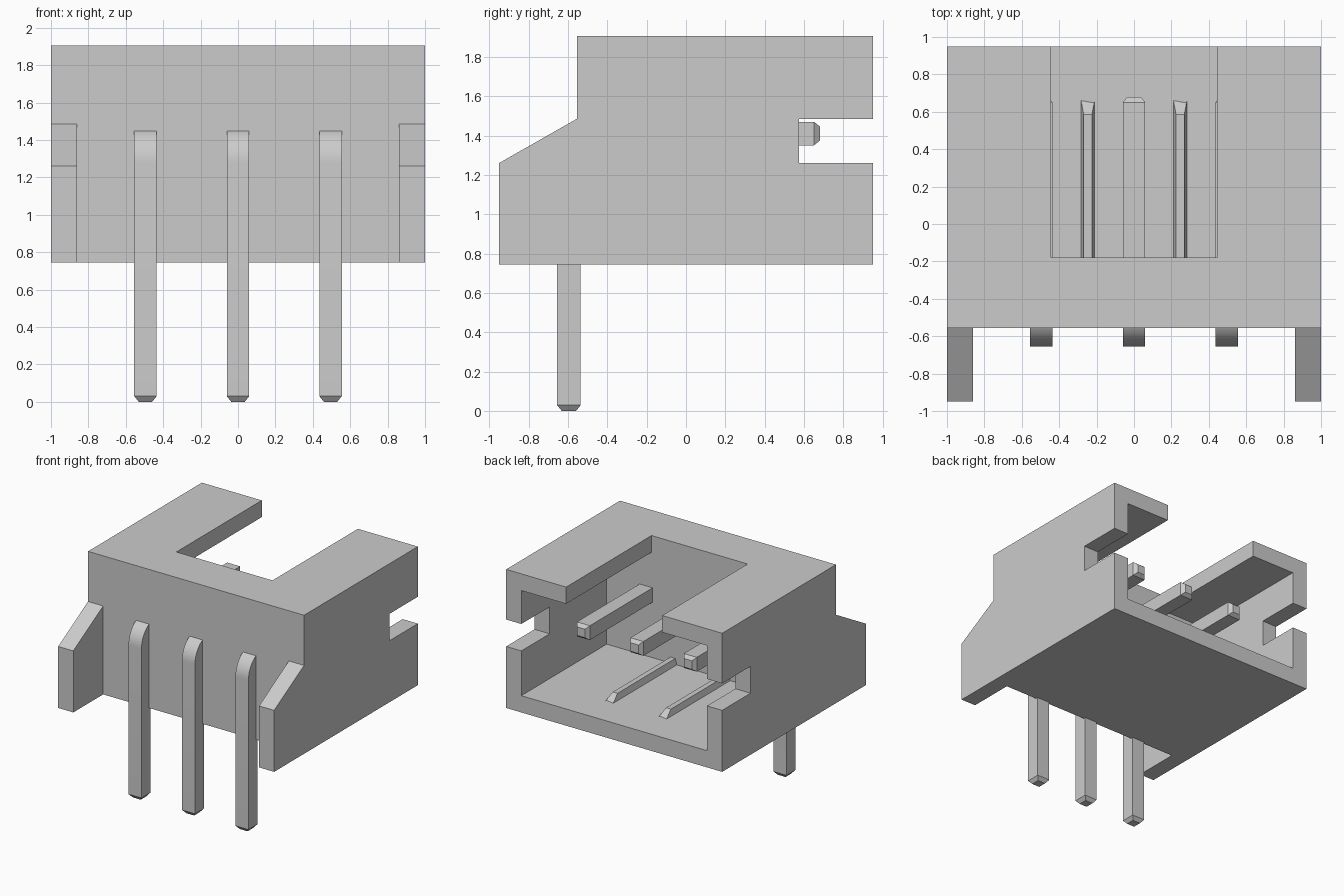
import bpy, bmesh, math
from mathutils import Vector

cube = bpy.data.objects.get("Cube")
if cube:
    bpy.data.objects.remove(cube, do_unlink=True)

grey = bpy.data.materials.new("light_grey")
grey.use_nodes = True
colour = (0.6, 0.6, 0.6, 1)
grey.diffuse_color = colour
grey.node_tree.nodes["Principled BSDF"].inputs["Base Color"].default_value = colour


def loft(name, rings):
    """Closed solid skinned through matching rings of points."""
    bm = bmesh.new()
    loops = [[bm.verts.new(p) for p in ring] for ring in rings]
    n = len(loops[0])
    for a, b in zip(loops, loops[1:]):
        for i in range(n):
            j = (i + 1) % n
            bm.faces.new((a[i], a[j], b[j], b[i]))
    bm.faces.new(loops[0][::-1])
    bm.faces.new(loops[-1])
    bmesh.ops.recalc_face_normals(bm, faces=bm.faces)
    mesh = bpy.data.meshes.new(name)
    bm.to_mesh(mesh)
    bm.free()
    mesh.materials.append(grey)
    obj = bpy.data.objects.new(name, mesh)
    bpy.context.collection.objects.link(obj)
    return obj


def prism(name, profile, x0, x1):
    """Side profile of (y, z) points extruded along x."""
    return loft(name, [[(x, y, z) for y, z in profile] for x in (x0, x1)])


def cut(obj, half_width, y0, y1, z0, z1):
    """Subtract a centred box from the object."""
    cutter = prism("cutter", [(y0, z0), (y1, z0), (y1, z1), (y0, z1)],
                   -half_width, half_width)
    cutter.hide_render = True
    mod = obj.modifiers.new("cut", "BOOLEAN")
    mod.operation = "DIFFERENCE"
    mod.solver = "EXACT"
    mod.object = cutter
    bpy.context.view_layer.update()
    graph = bpy.context.evaluated_depsgraph_get()
    result = bpy.data.meshes.new_from_object(obj.evaluated_get(graph))
    obj.modifiers.clear()
    obj.data = result
    bpy.data.objects.remove(cutter, do_unlink=True)


# Housing: side silhouette, then openings
FRONT, BACK, BASE, TOP = -0.555, 0.95, 0.745, 1.905
WALL, STEP, LEDGE, INNER = 0.14, 1.485, 1.26, -0.18
housing = prism("housing", [(-BACK, BASE), (BACK, BASE), (BACK, TOP),
                            (FRONT, TOP), (FRONT, STEP), (-BACK, LEDGE)], -1, 1)
cut(housing, 1 - WALL, -1.2, FRONT, 0.5, 2.2)                    # between front wings
cut(housing, 1 - WALL, INNER, 1.2, BASE + WALL, TOP - WALL)      # socket cavity
cut(housing, 0.445, INNER, 1.2, 1.5, 2.2)                        # top slot
cut(housing, 1.2, 0.575, 1.2, LEDGE, STEP)                       # side notches

# Bent square pins
HALF, TIP, RADIUS = 0.06, 0.036, 0.13
CENTRE_Y, CENTRE_Z = -0.465, 1.28


def pin_ring(x, y, z, angle, half):
    across = Vector((0, -math.cos(angle), math.sin(angle)))
    side = Vector((1, 0, 0))
    mid = Vector((x, y, z))
    return [mid + half * (side * a + across * b)
            for a, b in ((-1, -1), (1, -1), (1, 1), (-1, 1))]


for label, x in (("right", -0.495), ("middle", 0), ("left", 0.495)):
    leg_y = CENTRE_Y - RADIUS
    rings = [pin_ring(x, leg_y, 0, 0, TIP), pin_ring(x, leg_y, 0.03, 0, HALF)]
    for i in range(13):
        a = math.pi / 2 * i / 12
        rings.append(pin_ring(x, CENTRE_Y - RADIUS * math.cos(a),
                              CENTRE_Z + RADIUS * math.sin(a), a, HALF))
    end_z = CENTRE_Z + RADIUS
    rings.append(pin_ring(x, 0.65, end_z, math.pi / 2, HALF))
    rings.append(pin_ring(x, 0.68, end_z, math.pi / 2, TIP))
    pin = loft(label + "_pin", rings)
    bpy.ops.object.select_all(action="DESELECT")
    pin.select_set(True)
    bpy.context.view_layer.objects.active = pin
    bpy.ops.object.shade_smooth_by_angle(angle=math.radians(25))

# Tapered guide ribs on the cavity floor, sloped at the open end
FLOOR = BASE + WALL
for label, x in (("right", -0.247), ("left", 0.247)):
    section = [(-0.036, -0.01), (0.036, -0.01), (0.036, 0), (0.022, 0.05),
               (-0.022, 0.05), (-0.036, 0)]
    loft(label + "_guide_rib",
         [[(x + dx, INNER - 0.02, FLOOR + dz) for dx, dz in section],
          [(x + dx, 0.66 - 1.5 * max(dz, 0), FLOOR + dz) for dx, dz in section]])
